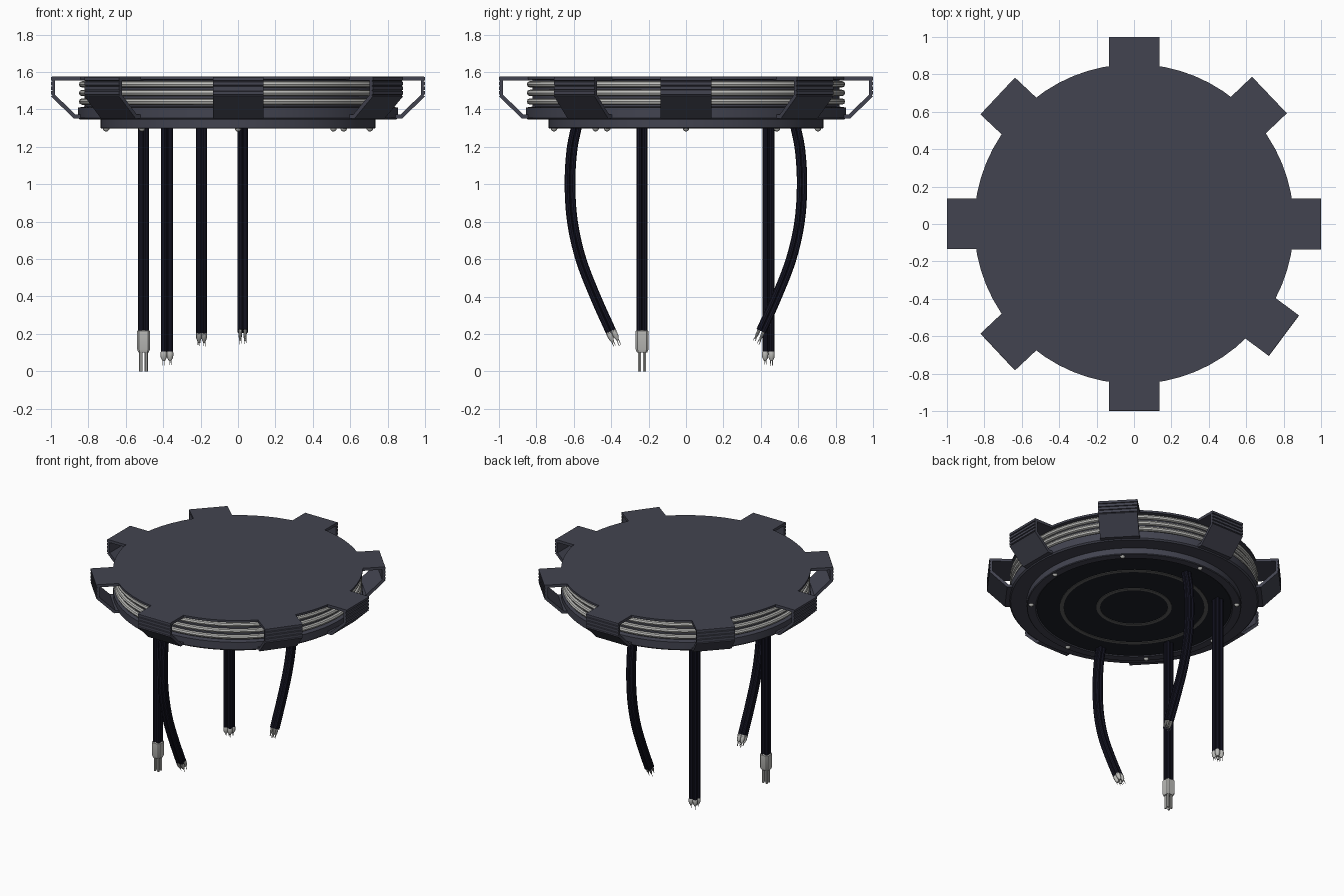
import bpy, bmesh
from math import radians, sin, cos, pi
from mathutils import Vector, Matrix

if "Cube" in bpy.data.objects:
    bpy.data.objects.remove(bpy.data.objects["Cube"])


def mat(name, rgb):
    m = bpy.data.materials.new(name)
    m.diffuse_color = (*rgb, 1)
    m.use_nodes = True
    m.node_tree.nodes["Principled BSDF"].inputs["Base Color"].default_value = m.diffuse_color
    return m


HULL = mat("hull_blue_grey", (0.055, 0.057, 0.08))
DARK = mat("dark_panel", (0.012, 0.014, 0.02))
SHEATH = mat("cable_sheath", (0.009, 0.009, 0.02))
STEEL = mat("steel", (0.5, 0.5, 0.48))
TRIM = mat("trim_grey", (0.12, 0.12, 0.12))


def finish(bm, name, material, smooth=True):
    bmesh.ops.recalc_face_normals(bm, faces=bm.faces)
    me = bpy.data.meshes.new(name)
    bm.to_mesh(me)
    bm.free()
    if smooth:
        me.shade_smooth()
        me.set_sharp_from_angle(angle=radians(35))
    me.materials.append(material)
    ob = bpy.data.objects.new(name, me)
    bpy.context.collection.objects.link(ob)
    return ob


def skin(bm, rings, closed=False):
    """Join equal rings of points into a tube, capped unless closed."""
    vs = [[bm.verts.new(p) for p in r] for r in rings]
    n = len(vs[0])
    for a, b in zip(vs, vs[1:] + vs[:1] if closed else vs[1:]):
        for i in range(n):
            j = (i + 1) % n
            bm.faces.new((a[i], a[j], b[j], b[i]))
    if not closed:
        bm.faces.new(vs[0])
        bm.faces.new(vs[-1])


def lathe(name, profile, material, closed=False, segs=64):
    bm = bmesh.new()
    skin(bm, [[(r * cos(2 * pi * i / segs), r * sin(2 * pi * i / segs), z)
               for i in range(segs)] for r, z in profile], closed)
    return finish(bm, name, material)


# round housing with a recessed band, and the smaller plate below it
lathe("housing", [(0.72, 1.345), (0.845, 1.345), (0.855, 1.355), (0.855, 1.41),
                  (0.82, 1.415), (0.82, 1.558), (0.855, 1.56), (0.855, 1.575)], HULL)
lathe("lower_plate", [(0.735, 1.35), (0.735, 1.302), (0.73, 1.297),
                      (0.675, 1.297), (0.665, 1.305), (0.665, 1.35)][::-1], HULL)
lathe("underside_panel", [(0.668, 1.303), (0.668, 1.33)], DARK)
for i, r in enumerate((0.245, 0.495)):
    lathe(f"underside_ring_{i}", [(r - 0.013, 1.31), (r + 0.013, 1.31),
                                  (r + 0.013, 1.299), (r - 0.013, 1.299)], TRIM, True)

# three bright hoops inside the recessed band
for i, z in enumerate((1.442, 1.488, 1.534)):
    lathe(f"hoop_{i}", [(0.834 + 0.017 * cos(a * pi / 4), z + 0.017 * sin(a * pi / 4))
                        for a in range(8)], STEEL, True)

# bent-strip handles with ribbed faces, and a bolt under each one
HANDLE = [(0.82, 1.575), (0.995, 1.575)]
for k in range(4):
    z = 1.572 - k * 0.025
    HANDLE += [(1.0, z), (1.0, z - 0.017), (0.993, z - 0.019), (0.993, z - 0.023)]
HANDLE += [(1.0, 1.47), (0.878, 1.352), (0.84, 1.352), (0.84, 1.372),
           (0.868, 1.372), (0.978, 1.478), (0.978, 1.555), (0.82, 1.555)]
for i, deg in enumerate((0, 43.6, 90, 136.8, 180, 223.2, 270, 323.3)):
    turn = Matrix.Rotation(radians(deg), 4, 'Z')
    bm = bmesh.new()
    skin(bm, [[(r, y, z) for r, z in HANDLE] for y in (-0.135, 0.135)])
    bm.transform(turn)
    finish(bm, f"handle_{i}", HULL, False)
    bm = bmesh.new()
    bmesh.ops.create_uvsphere(bm, u_segments=12, v_segments=8, radius=0.018)
    bm.transform(turn @ Matrix.Translation((0.705, 0, 1.3)))
    finish(bm, f"bolt_{i}", STEEL)


def curve_points(pts, steps=5):
    """Smooth path through the points."""
    p = [2 * pts[0] - pts[1]] + pts + [2 * pts[-1] - pts[-2]]
    out = []
    for i in range(1, len(p) - 2):
        a, b, c, d = p[i - 1:i + 3]
        for s in range(steps):
            t = s / steps
            out.append(0.5 * (2 * b + (c - a) * t + (2 * a - 5 * b + 4 * c - d) * t * t
                              + (3 * b - a - 3 * c + d) * t ** 3))
    return out + [pts[-1]]


def tube(bm, path, radii, off=(0, 0), segs=10):
    """Sweep a circle along a path in the yz plane, offset within the bundle."""
    rings = []
    for i, p in enumerate(path):
        t = (path[min(i + 1, len(path) - 1)] - path[max(i - 1, 0)]).normalized()
        u = Vector((1, 0, 0))
        v = t.cross(u)
        c = p + u * off[0] + v * off[1]
        rings.append([c + radii[i] * (u * cos(2 * pi * k / segs) + v * sin(2 * pi * k / segs))
                      for k in range(segs)])
    skin(bm, rings)


# four bundles of wires: path, bundle spacing, tip size, tip lengths
BEND = [(0.585, 1.31), (0.61, 1.18), (0.62, 1.0), (0.607, 0.8),
        (0.562, 0.6), (0.485, 0.4), (0.402, 0.215)]
CABLES = {
    "left_front": (-0.505, [(-0.235, 1.31), (-0.235, 0.21)], 0.014, 0, 0.11, 0.21),
    "left_back": (-0.38, [(0.44, 1.31), (0.44, 0.1)], 0.017, 0.018, 0.045, 0.07),
    "curved_front": (-0.195, [(-y, z) for y, z in BEND], 0.014, 0.016, 0.06, 0.09),
    "curved_back": (0.025, BEND, 0.013, 0.009, 0.05, 0.07),
}
for name, (x, yz, gap, tip, t1, t2) in CABLES.items():
    pts = [Vector((x, y, z)) for y, z in yz]
    path = curve_points(pts) if len(pts) > 2 else pts
    end = path[-1]
    d = (path[-1] - path[-2]).normalized()
    wires, tips, pins = bmesh.new(), bmesh.new(), bmesh.new()
    for k, off in enumerate(((-gap, -gap), (gap, -gap), (gap, gap), (-gap, gap))):
        tube(wires, path, [0.0155] * len(path), off)
        if tip:
            tube(tips, [end - d * 0.01, end + d * 0.004, end + d * t1 * 0.6, end + d * t1],
                 [tip * 0.8, tip, tip * 0.9, tip * 0.35], off)
            for s in (-0.005, 0.005):
                tube(pins, [end + d * t1 * 0.9, end + d * (t2 - 0.004 * k)],
                     [0.0025, 0.0015], (off[0] + s, off[1] + s), 5)
        else:
            tube(pins, [end + d * 0.1, end + d * t2], [0.009, 0.009], off, 6)
    tube(wires, path, [gap * 0.9] * len(path))
    if not tip:
        # plug body: chamfered square block
        for r, z0, z1 in ((0.048, 0.105, 0.215),):
            rings = []
            for s, z in ((0.8, z1 + 0.005), (1, z1), (1, z0 + 0.012), (0.8, z0 - 0.005)):
                rings.append([(x + s * px, yz[0][0] + s * py, z) for px, py in
                              ((0.034, 0.024), (0.024, 0.034), (-0.024, 0.034), (-0.034, 0.024),
                               (-0.034, -0.024), (-0.024, -0.034), (0.024, -0.034), (0.034, -0.024))])
            skin(tips, rings)
    finish(wires, f"cable_{name}", SHEATH)
    finish(tips, f"cable_tip_{name}", STEEL)
    finish(pins, f"cable_pins_{name}", STEEL)
